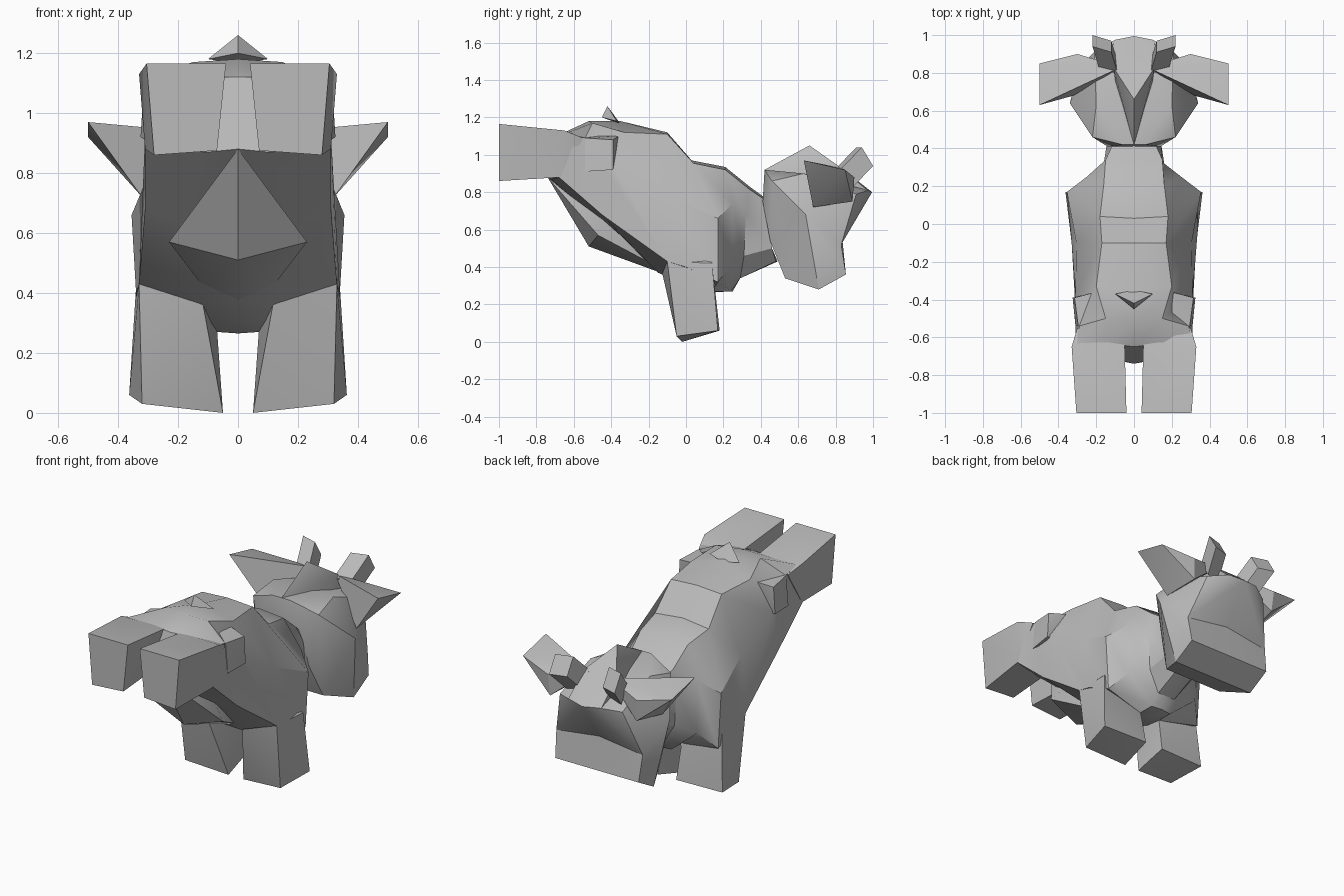
import bpy, bmesh, math
from mathutils import Vector

hide = bpy.data.materials.new("grey_hide")
hide.diffuse_color = (0.5, 0.5, 0.5, 1)


def finish(bm, name):
    bmesh.ops.recalc_face_normals(bm, faces=bm.faces)
    me = bpy.data.meshes.new(name)
    bm.to_mesh(me)
    bm.free()
    me.materials.append(hide)
    for p in me.polygons:
        p.use_smooth = True
    me.set_sharp_from_angle(angle=math.radians(30))
    ob = bpy.data.objects.new(name, me)
    bpy.context.collection.objects.link(ob)
    return ob


def mirror(points):
    return [(-x, y, z) for x, y, z in points]


def hull(name, points, adjust=None):
    bm = bmesh.new()
    for p in points:
        bm.verts.new(p)
    res = bmesh.ops.convex_hull(bm, input=bm.verts)
    junk = set(res["geom_interior"]) | set(res["geom_unused"])
    bmesh.ops.delete(bm, geom=[g for g in junk if isinstance(g, bmesh.types.BMVert)],
                     context="VERTS")
    if adjust:
        for v in bm.verts:
            adjust(v.co)
    return finish(bm, name)


def pair(name, points):
    hull(name + "_right", points)
    hull(name + "_left", mirror(points))


def sym_hull(name, points, adjust=None):
    return hull(name, points + mirror([p for p in points if p[0] > 0]), adjust)


# Body: half rings from rump to neck, top centre to bottom centre
rings = [
    [(0, -.65, 1.12), (.16, -.63, 1.12), (.31, -.64, 1.12),
     (.31, -.68, .88), (.1, -.72, .87), (0, -.74, .88)],
    [(0, -.52, 1.18), (.15, -.5, 1.17), (.29, -.54, 1.09),
     (.31, -.45, .68), (.2, -.42, .64), (0, -.44, .62)],
    [(0, -.35, 1.18), (.2, -.33, 1.12), (.31, -.38, .93),
     (.33, -.1, .43), (.12, -.15, .37), (0, -.16, .38)],
    [(0, -.1, 1.12), (.17, -.1, 1.11), (.305, -.1, .78),
     (.34, 0, .4), (.07, .0, .3), (0, .0, .3)],
    [(0, .03, .97), (.18, .04, .955), (.355, .17, .66),
     (.335, .17, .32), (.07, .14, .27), (0, .14, .265)],
    [(0, .21, .935), (.16, .21, .92), (.25, .25, .74),
     (.25, .25, .42), (.07, .24, .27), (0, .25, .27)],
    [(0, .34, .83), (.15, .34, .815), (.16, .32, .68),
     (.14, .31, .46), (.06, .29, .34), (0, .29, .34)],
    [(0, .45, .75), (.1, .45, .74), (.14, .45, .65),
     (.13, .46, .5), (.06, .48, .43), (0, .49, .43)],
]
bm = bmesh.new()
loops = []
for half in rings:
    full = half + mirror(half[1:-1])[::-1]
    loops.append([bm.verts.new(p) for p in full])
n = len(loops[0])
for a, b in zip(loops, loops[1:]):
    for i in range(n):
        j = (i + 1) % n
        bm.faces.new((a[i], a[j], b[j], b[i]))
bm.faces.new(loops[0])
bm.faces.new(loops[-1])
finish(bm, "body")

# Hanging belly
sym_hull("belly", [(0, -.74, .88), (.23, -.47, .57), (0, -.52, .51),
                   (0, -.15, .375), (.1, -.15, .4), (0, -.4, .85)])

# Hip knobs
pair("hip", [(.325, -.39, .92), (.315, -.39, 1.08), (.295, -.54, 1.09),
             (.31, -.54, .91), (.2, -.36, 1.1), (.2, -.54, 1.1), (.2, -.4, .92)])

# Kicked-back hind legs
pair("hind_leg", [
    (.04, -1, 1.165), (.305, -1, 1.165), (.28, -1, .86), (.07, -1, .875),
    (.05, -.62, 1.12), (.33, -.65, 1.13), (.3, -.55, 1.09),
    (.31, -.67, .88), (.09, -.7, .88)])

# Standing front legs
pair("front_leg", [
    (.05, -.02, 0), (.32, -.05, .03), (.363, .17, .06), (.06, .18, .06),
    (.33, -.1, .43), (.12, -.13, .38), (.34, .14, .42), (.07, .14, .28),
    (.28, .12, .48)])

# Tail stub
sym_hull("tail", [(0, -.42, 1.26), (.1, -.37, 1.18), (0, -.45, 1.2), (0, -.35, 1.165)])


# Head, with the face dented inward at mid height
def dent_face(co):
    if .45 < co.z < .6 and co.y > .8:
        co.y -= .11 if abs(co.x) < .1 else .08


sym_hull("head", [
    (.14, .41, .75), (.22, .46, .86), (.06, .42, .92), (.2, .63, .9),
    (.34, .64, .68), (.16, .45, .54), (.2, .53, .34), (.28, .71, .28),
    (.28, .855, .36), (.29, .91, .52), (0, .945, .56), (.21, .91, .79),
    (.1, .975, .81), (0, .995, .8)], dent_face)

# Pointed crest on the forehead
sym_hull("crest", [(0, .42, .92), (0, .66, 1.05), (.11, .83, .93),
                   (.11, .97, .81), (0, .995, .8), (.09, .7, .82)])

# Wide flaring ears
pair("ear", [(.5, .63, .97), (.5, .85, .92), (.07, .83, .93), (.3, .9, .88),
             (.32, .68, .72), (.29, .89, .75)])

# Square horns
horn = []
for base in (Vector((.135, .84, .87)), Vector((.17, .955, .99))):
    for su in (-1, 1):
        for sv in (-1, 1):
            horn.append(base + Vector((.05 * su, .015 * su + .03 * sv, -.05 * sv)))
pair("horn", [tuple(p) for p in horn])
